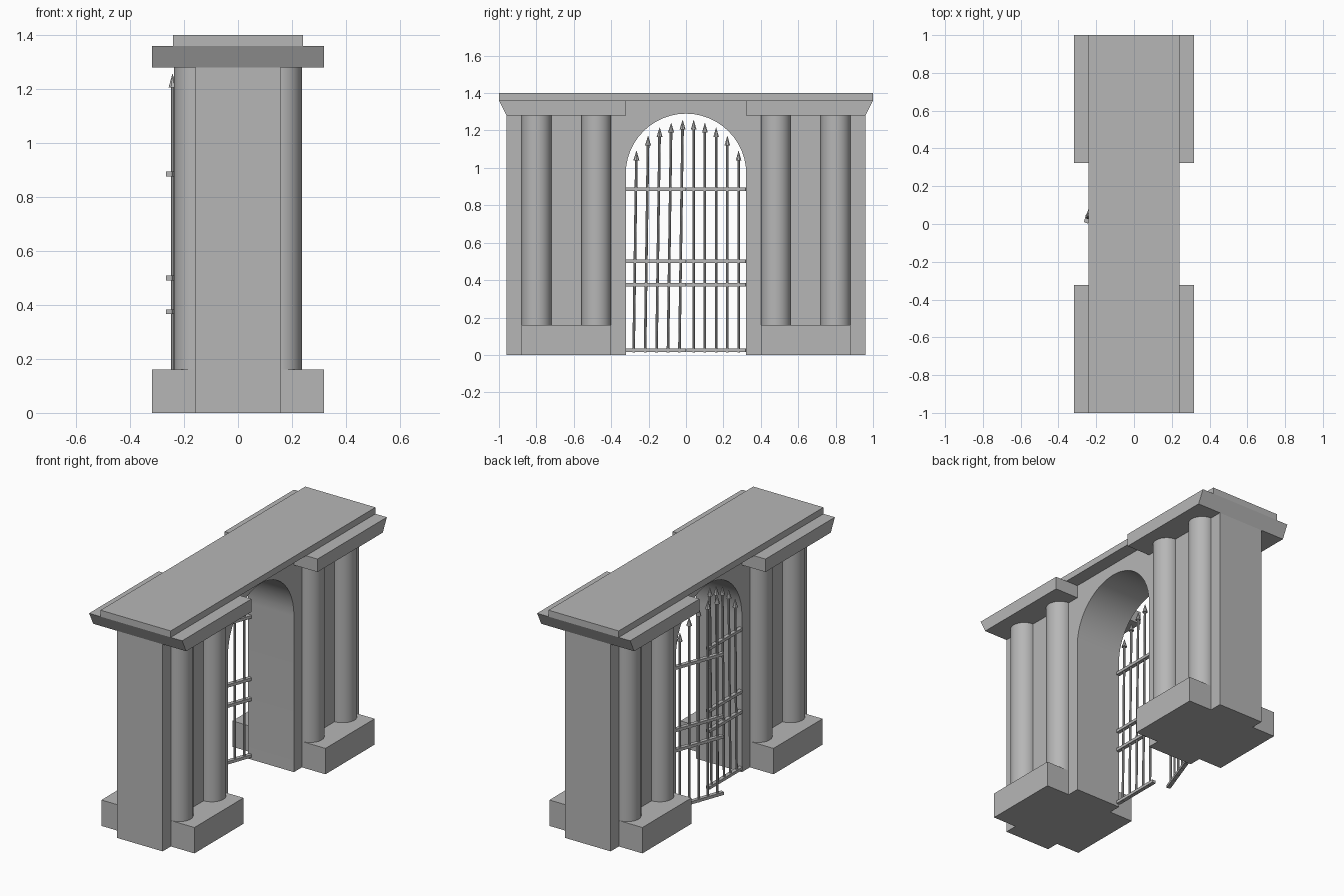
import bpy, bmesh, math
from mathutils import Matrix, Vector

if "Cube" in bpy.data.objects:
    bpy.data.objects.remove(bpy.data.objects["Cube"])

stone = bpy.data.materials.new("grey_stone")
stone.diffuse_color = (0.47, 0.47, 0.47, 1)
stone.use_nodes = True
stone.node_tree.nodes["Principled BSDF"].inputs["Base Color"].default_value = stone.diffuse_color


def finish(name, bm, smooth=False):
    bmesh.ops.recalc_face_normals(bm, faces=bm.faces)
    me = bpy.data.meshes.new(name)
    bm.to_mesh(me)
    bm.free()
    me.materials.append(stone)
    ob = bpy.data.objects.new(name, me)
    bpy.context.collection.objects.link(ob)
    if smooth:
        bpy.context.view_layer.objects.active = ob
        ob.select_set(True)
        bpy.ops.object.shade_smooth_by_angle(angle=math.radians(35))
        ob.select_set(False)
    return ob


def add_box(bm, lo, hi, mat=Matrix()):
    lo, hi = Vector(lo), Vector(hi)
    size = hi - lo
    m = mat @ Matrix.Translation((lo + hi) / 2) @ Matrix.Diagonal((*size, 1))
    bmesh.ops.create_cube(bm, size=1, matrix=m)


def add_cone(bm, x, y, z0, z1, r0, r1, sides, mat=Matrix()):
    bmesh.ops.create_cone(bm, cap_ends=True, segments=sides, radius1=r0, radius2=r1,
                          depth=z1 - z0, matrix=mat @ Matrix.Translation((x, y, (z0 + z1) / 2)))


def extrude_x(name, profile, half, smooth=False):
    """Extrude a (y, z) outline across the thickness."""
    bm = bmesh.new()
    face = bm.faces.new([bm.verts.new((-half, y, z)) for y, z in profile])
    res = bmesh.ops.extrude_face_region(bm, geom=[face])
    verts = [g for g in res["geom"] if isinstance(g, bmesh.types.BMVert)]
    bmesh.ops.translate(bm, verts=verts, vec=(2 * half, 0, 0))
    return finish(name, bm, smooth)


# Wall with a round-headed opening
R, SPRING, WALL = 0.322, 0.968, 0.157
arch = [(R * math.cos(math.pi * i / 24), SPRING + R * math.sin(math.pi * i / 24))
        for i in range(25)]
extrude_x("arched_wall", [(0.96, 0), (0.96, 1.36), (-0.96, 1.36), (-0.96, 0), (-R, 0)]
          + arch[::-1] + [(R, 0)], WALL, True)

# Roof slab
bm = bmesh.new()
add_box(bm, (-0.24, -1, 1.36), (0.24, 1, 1.40))
finish("roof_slab", bm)

for side, label in ((-1, "front"), (1, "back")):
    # Cornice with a sloping outer end
    extrude_x(label + "_cornice", [(side * y, z) for y, z in
              ((0.322, 1.28), (0.96, 1.28), (1.0, 1.36), (0.322, 1.36))], 0.318)
    # Plinth under the columns
    bm = bmesh.new()
    add_box(bm, (-0.318, min(side * 0.4, side * 0.88), 0),
            (0.318, max(side * 0.4, side * 0.88), 0.16))
    finish(label + "_plinth", bm)
    # Engaged columns on both wall faces
    bm = bmesh.new()
    for x in (-WALL, WALL):
        for y in (0.48, 0.80):
            add_cone(bm, x, side * y, 0.16, 1.28, 0.08, 0.08, 32)
    finish(label + "_columns", bm, True)


def gate_leaf(name, hinge, direction, length, lean):
    """Leaf along local +x from its hinge, with uprights rising to the middle."""
    d = Vector((*direction, 0)).normalized()
    n = Vector((0, 0, 1)).cross(d)
    mat = Matrix(((d.x, n.x, 0, hinge[0]), (d.y, n.y, 0, hinge[1]),
                  (0, 0, 1, 0), (0, 0, 0, 1)))
    shear = Matrix.Identity(4)
    shear[0][2] = lean
    bm = bmesh.new()
    for z in (0.025, 0.375, 0.50, 0.885):
        add_box(bm, (0, -0.012, z - 0.009), (length, 0.012, z + 0.009), mat)
    for i, top in enumerate((1.09, 1.17, 1.215, 1.24, 1.255)):
        u = length * (0.13 + 0.19 * i)
        add_cone(bm, u, 0, 0.012, top - 0.04, 0.007, 0.007, 8, mat @ shear)
        add_cone(bm, u, 0, top - 0.05, top, 0.016, 0.001, 8, mat @ shear)
    finish(name, bm, True)


# Closed leaf and leaf standing ajar
gate_leaf("closed_gate_leaf", (-0.15, -0.322), (0, 1), 0.322, 0.014)
gate_leaf("open_gate_leaf", (-0.14, 0.322), (-0.115, -0.315), 0.336, 0)
